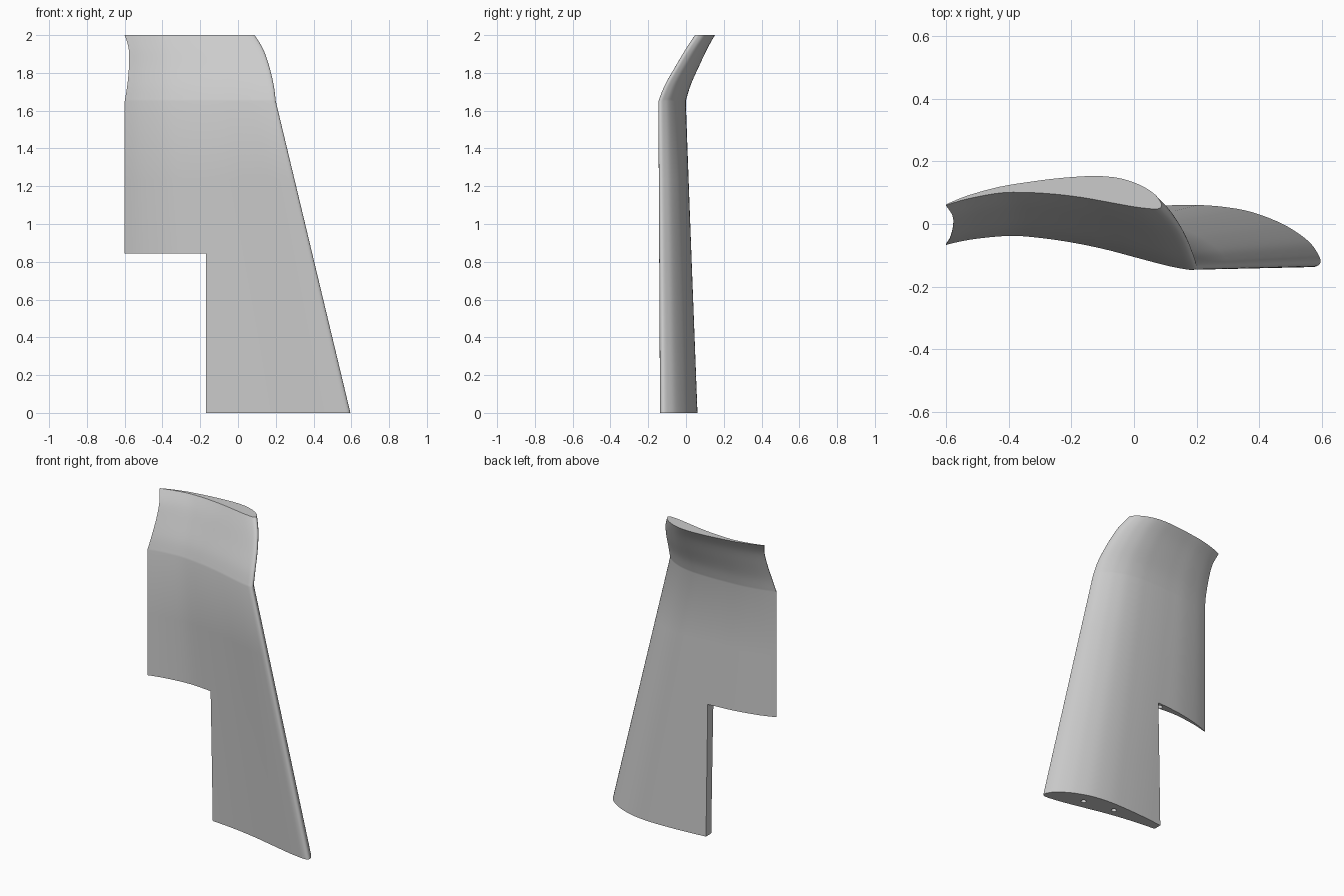
import bpy, bmesh
from mathutils import Vector

if "Cube" in bpy.data.objects:
    bpy.data.objects.remove(bpy.data.objects["Cube"])

grey = bpy.data.materials.new("light grey")
grey.diffuse_color = (0.6, 0.6, 0.6, 1)
grey.use_nodes = True
grey.node_tree.nodes["Principled BSDF"].inputs["Base Color"].default_value = grey.diffuse_color


def spline(points, steps):
    """Catmull-Rom curve through points of any dimension."""
    pts = [points[0]] + points + [points[-1]]
    out = []
    for a, b, c, d in zip(pts, pts[1:], pts[2:], pts[3:]):
        for k in range(steps):
            t = k / steps
            out.append([0.5 * (2 * q + (r - p) * t + (2 * p - 5 * q + 4 * r - s) * t * t
                               + (3 * q - p - 3 * r + s) * t ** 3)
                        for p, q, r, s in zip(a, b, c, d)])
    out.append(list(points[-1]))
    return out


# Undercambered aerofoil: (fraction of chord from leading edge, offset / chord)
aerofoil = spline([
    (1, .002), (.9, .044), (.75, .087), (.6, .113), (.5, .127), (.4, .137), (.3, .142),
    (.2, .134), (.12, .111), (.07, .087), (.03, .059), (.009, .032), (0, .012),
    (.005, -.001), (.02, -.007), (.05, -.007), (.125, .001), (.25, .022), (.37, .042),
    (.5, .056), (.63, .062), (.75, .058), (.9, .029), (1, -.002)], 4)

# Stations: height, leading edge x, y, trailing edge x, y
root = (0, .595, -.13, -.6, -.065)
fold = (1.65, .2, -.142, -.6, -.065)
panel = [[a + (b - a) * k / 4 for a, b in zip(root, fold)] for k in range(4)]
winglet = spline([fold, (1.735, .189, -.108, -.586, -.042), (1.84, .164, -.048, -.577, -.005),
                  (1.93, .131, .006, -.579, .028), (2, .088, .053, -.6, .061)], 5)

# Loft the wing with its upturned tip
bm = bmesh.new()
rings = []
for z, lx, ly, tx, ty in panel + winglet:
    chord = lx - tx
    rings.append([bm.verts.new((lx - s * chord, ly + (ty - ly) * s + o * chord, z))
                  for s, o in aerofoil])
n = len(aerofoil)
for lower, upper in zip(rings, rings[1:]):
    for i in range(n):
        j = (i + 1) % n
        bm.faces.new((lower[i], lower[j], upper[j], upper[i]))
bm.faces.new(rings[0])
bm.faces.new(rings[-1])
bmesh.ops.recalc_face_normals(bm, faces=bm.faces)
mesh = bpy.data.meshes.new("wing")
bm.to_mesh(mesh)
bm.free()
mesh.materials.append(grey)
wing = bpy.data.objects.new("wing", mesh)
bpy.context.collection.objects.link(wing)


def cut(tool):
    """Subtract the tool from the wing, then discard it."""
    tool.hide_render = True
    tool.data.materials.append(grey)
    bpy.ops.object.select_all(action='DESELECT')
    bpy.context.view_layer.objects.active = wing
    wing.select_set(True)
    mod = wing.modifiers.new("cut", 'BOOLEAN')
    mod.operation = 'DIFFERENCE'
    mod.solver = 'EXACT'
    mod.object = tool
    bpy.ops.object.modifier_apply(modifier=mod.name)
    bpy.data.objects.remove(tool)


# Control surface cut-out at the inner trailing edge
bpy.ops.mesh.primitive_cube_add(size=1, location=(-.67, 0, .345))
notch = bpy.context.object
notch.name = "notch_cutter"
notch.scale = (1, 1, 1)
cut(notch)

# Spar holes in the root face and a pin hole in the cut-out
for start, end in [((.36, -.035, 0), (.20, -.05, .84)),
                   ((.155, 0, 0), (.03, -.02, .84)),
                   ((-.21, -.012, .845), (-.21, -.014, .95))]:
    a, b = Vector(start), Vector(end)
    axis = (b - a).normalized()
    a = a - axis * .03
    bpy.ops.mesh.primitive_cylinder_add(vertices=20, radius=.016, depth=(b - a).length,
                                        location=(a + b) / 2)
    hole = bpy.context.object
    hole.name = "hole_cutter"
    hole.rotation_euler = axis.to_track_quat('Z', 'Y').to_euler()
    cut(hole)

# Smooth skin with crisp ends
bpy.ops.object.select_all(action='DESELECT')
wing.select_set(True)
bpy.context.view_layer.objects.active = wing
bpy.ops.object.shade_smooth_by_angle(angle=.6)
